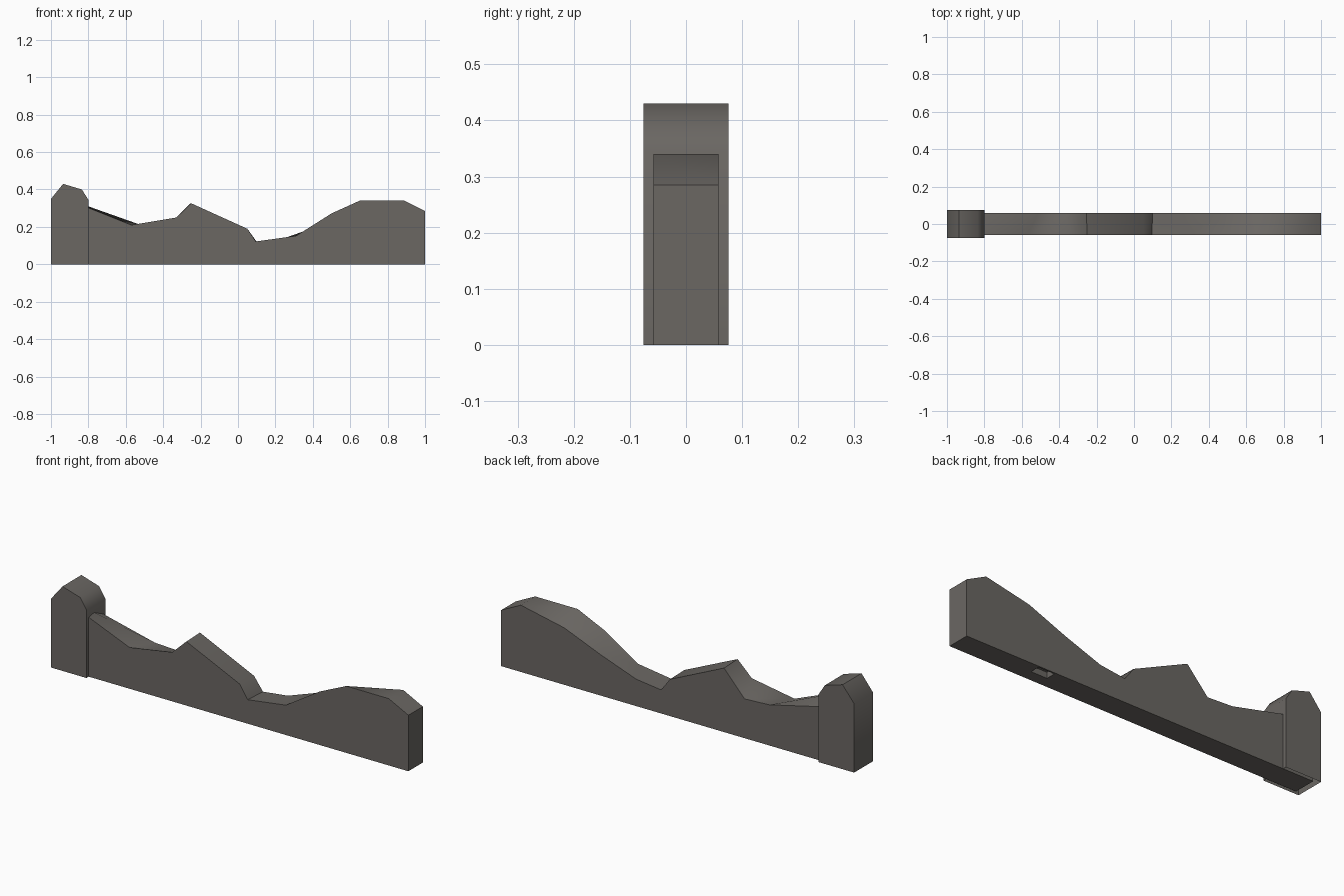
import bpy, bmesh, math

if "Cube" in bpy.data.objects:
    bpy.data.objects.remove(bpy.data.objects["Cube"])

stone = bpy.data.materials.new("grey_stone")
stone.diffuse_color = (0.145, 0.135, 0.124, 1)
stone.use_nodes = True
stone.node_tree.nodes["Principled BSDF"].inputs["Base Color"].default_value = stone.diffuse_color


def loft(name, front, back, y, closed_bottom=True):
    """Solid between a front and a back top line, both dropped to z = 0."""
    bm = bmesh.new()
    rows = []
    for pts, yy in ((front, -y), (back, y)):
        outline = [(pts[0][0], 0)] + pts + [(pts[-1][0], 0)]
        rows.append([bm.verts.new((px, yy, pz)) for px, pz in outline])
    f, b = rows
    bm.faces.new(f)
    bm.faces.new(b[::-1])
    for i in range(len(f) - 1):
        bm.faces.new((f[i], f[i + 1], b[i + 1]))
        bm.faces.new((f[i], b[i + 1], b[i]))
    if closed_bottom:
        bm.faces.new((f[-1], f[0], b[0], b[-1]))
    bmesh.ops.recalc_face_normals(bm, faces=bm.faces)
    # merge the flat pairs of triangles back into quads
    bmesh.ops.dissolve_limit(bm, angle_limit=0.002, verts=[], edges=bm.edges)
    mesh = bpy.data.meshes.new(name)
    bm.to_mesh(mesh)
    bm.free()
    obj = bpy.data.objects.new(name, mesh)
    bpy.context.collection.objects.link(obj)
    mesh.materials.append(stone)
    return obj


def smooth(obj):
    bpy.ops.object.select_all(action='DESELECT')
    obj.select_set(True)
    bpy.context.view_layer.objects.active = obj
    bpy.ops.object.shade_smooth_by_angle(angle=math.radians(50))


# Ruined wall: the broken top edge differs between front and back
front = [(-.97, .37), (-.57, .21), (-.33, .25), (-.25, .326), (.05, .19),
         (.095, .122), (.31, .152), (.5, .272), (.65, .34), (.89, .34), (1, .285)]
back = [(-.97, .315), (-.51, .207), (-.37, .2), (-.255, .326), (.05, .187),
        (.1, .12), (.24, .137), (.44, .208), (.645, .29), (.89, .34), (1, .285)]
wall = loft("broken_wall", front, back, .058)

# Small pocket in the underside of the wall
bpy.ops.mesh.primitive_cube_add(size=1, location=(.54, .025, 0))
cutter = bpy.context.object
cutter.name = "pocket_cutter"
cutter.scale = (.09, .05, .06)
cutter.hide_render = True
cutter.data.materials.append(stone)
mod = wall.modifiers.new("pocket", 'BOOLEAN')
mod.operation = 'DIFFERENCE'
mod.object = cutter
mod.solver = 'EXACT'
bpy.context.view_layer.objects.active = wall
bpy.ops.object.modifier_apply(modifier=mod.name)
bpy.data.objects.remove(cutter)

# End pillar: hollow shell, open underneath, with a worn top
profile = [(-1, .35), (-.935, .43), (-.835, .4), (-.8, .345)]
pillar = loft("end_pillar", profile, profile, .076, closed_bottom=False)

for part in (wall, pillar):
    smooth(part)
